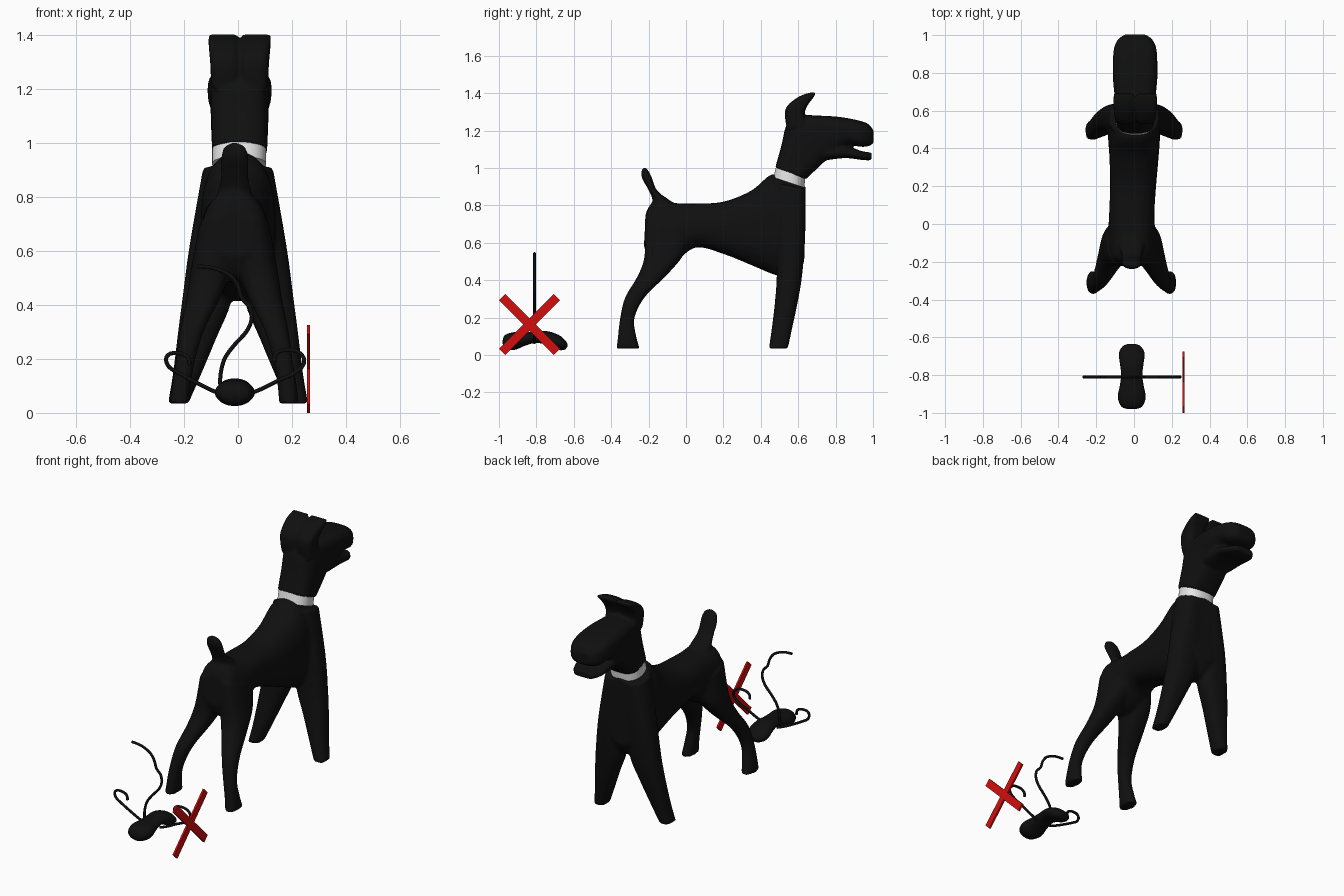
import bpy, bmesh, math
from mathutils import Vector


def material(name, rgb):
    m = bpy.data.materials.new(name)
    m.diffuse_color = (*rgb, 1)
    return m


BLACK = material("black", (0.005, 0.005, 0.005))
WHITE = material("white", (0.8, 0.8, 0.8))
RED = material("red", (0.65, 0.004, 0.004))


def spline(rows, steps):
    """Catmull-Rom interpolation through rows of numbers."""
    out = []
    for i in range(len(rows) - 1):
        p0, p1 = rows[max(i - 1, 0)], rows[i]
        p2, p3 = rows[i + 1], rows[min(i + 2, len(rows) - 1)]
        for s in range(steps):
            t = s / steps
            out.append([0.5 * (2 * b + (c - a) * t + (2 * a - 5 * b + 4 * c - d) * t * t
                               + (3 * b - a - 3 * c + d) * t ** 3)
                        for a, b, c, d in zip(p0, p1, p2, p3)])
    return out + [list(rows[-1])]


def loft(bm, rows, power=2.4, sides=28, steps=4):
    """Skin rounded sections; a row is (yA, zA, yB, zB, x centre, x half width)."""
    rings = []
    for ya, za, yb, zb, xc, hw in spline(rows, steps):
        ring = []
        for k in range(sides):
            a = 2 * math.pi * k / sides
            c, s = math.cos(a), math.sin(a)
            u = math.copysign(abs(c) ** (2 / power), c)
            v = math.copysign(abs(s) ** (2 / power), s)
            ring.append(bm.verts.new((xc + hw * u, (ya + yb) / 2 + (ya - yb) / 2 * v,
                                      (za + zb) / 2 + (za - zb) / 2 * v)))
        rings.append(ring)
    faces = [bm.faces.new(rings[0][::-1]), bm.faces.new(rings[-1])]
    for r, q in zip(rings, rings[1:]):
        for k in range(sides):
            n = (k + 1) % sides
            faces.append(bm.faces.new((r[k], r[n], q[n], q[k])))
    bmesh.ops.recalc_face_normals(bm, faces=faces)


def finish(bm, name, mat, voxel=0, smooth=0):
    me = bpy.data.meshes.new(name)
    bm.to_mesh(me)
    bm.free()
    ob = bpy.data.objects.new(name, me)
    bpy.context.collection.objects.link(ob)
    me.materials.append(mat)
    if voxel:
        r = ob.modifiers.new("blend", 'REMESH')
        r.mode, r.voxel_size, r.use_smooth_shade = 'VOXEL', voxel, True
        s = ob.modifiers.new("soften", 'SMOOTH')
        s.factor, s.iterations = 0.5, smooth
    else:
        bpy.ops.object.select_all(action='DESELECT')
        ob.select_set(True)
        bpy.context.view_layer.objects.active = ob
        bpy.ops.object.shade_smooth_by_angle(angle=math.radians(40))
    return ob


def mirrored(rows, side, shift):
    return [(*r[:4], shift + side * r[4], r[5]) for r in rows]


# body: trunk, tail and four splayed legs blended together
bm = bmesh.new()
C = -0.012
loft(bm, [(-0.215, 0.76, -0.225, 0.58, C, 0.07), (-0.17, 0.82, -0.18, 0.50, C, 0.115),
          (-0.05, 0.812, -0.07, 0.49, C, 0.125), (0.05, 0.81, 0.05, 0.575, C, 0.12),
          (0.2, 0.82, 0.2, 0.54, -0.005, 0.122), (0.35, 0.88, 0.35, 0.48, 0, 0.13),
          (0.46, 0.967, 0.485, 0.425, 0, 0.138), (0.55, 0.935, 0.58, 0.42, 0, 0.133),
          (0.64, 0.90, 0.632, 0.5, 0, 0.11)])
loft(bm, [(-0.19, 0.77, 0.0, 0.77, C, 0.075), (-0.18, 0.83, -0.09, 0.83, C, 0.06),
          (-0.202, 0.885, -0.155, 0.88, C, 0.053), (-0.235, 0.945, -0.183, 0.95, C, 0.052),
          (-0.238, 0.985, -0.198, 0.98, C, 0.042), (-0.226, 1.003, -0.212, 1.0, C, 0.018)], power=2)
front_leg = [(0.48, 0.92, 0.64, 0.89, 0.06, 0.07), (0.485, 0.62, 0.637, 0.62, 0.09, 0.09),
             (0.485, 0.42, 0.62, 0.42, 0.115, 0.092), (0.475, 0.28, 0.597, 0.28, 0.152, 0.073),
             (0.458, 0.14, 0.567, 0.14, 0.19, 0.052), (0.443, 0.035, 0.545, 0.035, 0.222, 0.038)]
hind_leg = [(-0.22, 0.73, 0.03, 0.66, 0.05, 0.08), (-0.222, 0.53, -0.01, 0.54, 0.085, 0.075),
            (-0.26, 0.42, -0.10, 0.43, 0.115, 0.062), (-0.325, 0.31, -0.22, 0.31, 0.155, 0.045),
            (-0.352, 0.2, -0.275, 0.2, 0.18, 0.036), (-0.363, 0.11, -0.268, 0.11, 0.195, 0.035),
            (-0.372, 0.035, -0.247, 0.035, 0.203, 0.036)]
for side in (-1, 1):
    loft(bm, mirrored(front_leg, side, 0))
    loft(bm, mirrored(hind_leg, side, -0.014))
finish(bm, "dog_body", BLACK, 0.009, 6)

# head: neck to muzzle, lower jaw and two ears
bm = bmesh.new()
H = 0.006
loft(bm, [(0.477, 1.003, 0.642, 0.94, H, 0.102), (0.51, 1.12, 0.715, 1.01, H, 0.106),
          (0.54, 1.235, 0.755, 1.045, H, 0.108), (0.61, 1.28, 0.80, 1.065, H, 0.11),
          (0.71, 1.28, 0.845, 1.10, H, 0.118), (0.82, 1.273, 0.88, 1.122, H, 0.118),
          (0.92, 1.255, 0.94, 1.113, H, 0.112), (0.975, 1.235, 0.98, 1.118, H, 0.09),
          (1.003, 1.20, 1.003, 1.135, H, 0.055)], power=3)
loft(bm, [(0.74, 1.15, 0.74, 1.04, H, 0.1), (0.86, 1.118, 0.85, 1.053, H, 0.104),
          (0.94, 1.09, 0.94, 1.043, H, 0.092), (0.992, 1.083, 0.992, 1.04, H, 0.06)], power=3)
ear = [(0.54, 1.20, 0.65, 1.24, 0.052, 0.054), (0.53, 1.31, 0.633, 1.285, 0.055, 0.054),
       (0.585, 1.37, 0.65, 1.335, 0.058, 0.056), (0.645, 1.398, 0.675, 1.368, 0.06, 0.056),
       (0.692, 1.406, 0.69, 1.39, 0.062, 0.053)]
for side in (-1, 1):
    loft(bm, mirrored(ear, side, H), power=3.5)
finish(bm, "dog_head", BLACK, 0.008, 4)

# collar: tilted band between neck and body
bm = bmesh.new()
loft(bm, [(0.467, 0.95, 0.632, 0.895, 0.004, 0.1), (0.481, 1.005, 0.638, 0.945, 0.004, 0.1)],
     power=2.4, sides=40)
finish(bm, "collar", WHITE)

# dropping: arched, waisted lump
bm = bmesh.new()
loft(bm, [(-0.98, 0.08, -0.98, 0.06, -0.012, 0.02), (-0.968, 0.107, -0.965, 0.035, -0.012, 0.055),
          (-0.92, 0.122, -0.915, 0.028, -0.012, 0.074), (-0.86, 0.122, -0.86, 0.05, -0.012, 0.064),
          (-0.80, 0.125, -0.80, 0.065, -0.012, 0.056), (-0.74, 0.127, -0.745, 0.053, -0.012, 0.062),
          (-0.68, 0.107, -0.69, 0.028, -0.012, 0.068), (-0.645, 0.078, -0.65, 0.028, -0.012, 0.048),
          (-0.634, 0.06, -0.634, 0.045, -0.012, 0.018)], power=2)
finish(bm, "dropping", BLACK)

# smell lines: thin wires, points are (x, z)
wires = {
    "smell_line_middle": [(-.065, .09), (-.065, .14), (-.05, .2), (-.015, .25), (.03, .3), (.05, .345),
                          (.045, .39), (.015, .425), (0, .47), (-.03, .51), (-.09, .537), (-.15, .543)],
    "smell_line_left": [(-.05, .065), (-.1, .085), (-.16, .115), (-.215, .145), (-.255, .17),
                        (-.267, .2), (-.25, .22), (-.21, .22), (-.185, .205), (-.18, .18)],
    "smell_line_right": [(.04, .07), (.09, .09), (.15, .12), (.205, .145), (.24, .175),
                         (.243, .205), (.215, .23), (.165, .232), (.138, .215), (.135, .19)],
}
for name, pts in wires.items():
    cu = bpy.data.curves.new(name, 'CURVE')
    cu.dimensions, cu.bevel_depth, cu.bevel_resolution = '3D', 0.0075, 2
    cu.use_fill_caps = True
    path = spline(pts, 4)
    sp = cu.splines.new('POLY')
    sp.points.add(len(path) - 1)
    for p, (x, z) in zip(sp.points, path):
        p.co = (x, -0.81, z, 1)
    cu.materials.append(BLACK)
    bpy.context.collection.objects.link(bpy.data.objects.new(name, cu))

# red cross: two crossed flat bars
for i, angle in enumerate((45, -45)):
    bm = bmesh.new()
    bmesh.ops.create_cube(bm, size=1)
    bmesh.ops.scale(bm, vec=Vector((0.011, 0.414, 0.046)), verts=bm.verts)
    ob = finish(bm, f"cross_bar_{i + 1}", RED)
    ob.location = (0.262, -0.837, 0.163)
    ob.rotation_euler.x = math.radians(angle)
